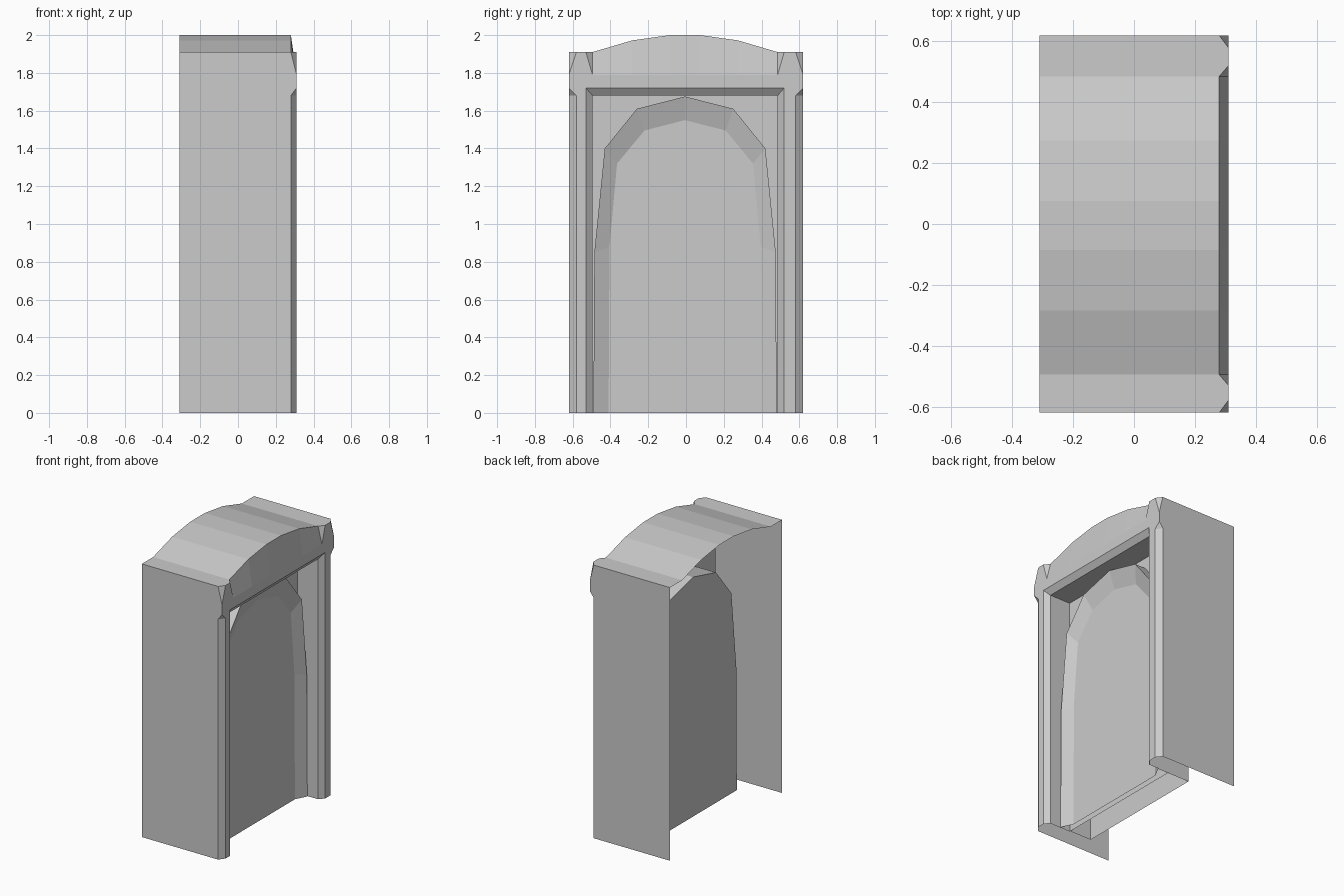
import bpy, bmesh

if "Cube" in bpy.data.objects:
    bpy.data.objects.remove(bpy.data.objects["Cube"])

BACK, REBATE, FACE = -0.31, 0.28, 0.31   # main x planes
PANEL, NICHE_BACK = 0.12, -0.05


def off(y):
    # the opening sits very slightly off the centre line
    return y - 0.005 if abs(y) < 0.53 else y


def mirrored_sheet(name, polys):
    """Build faces given for the +y half and repeat them on the -y half."""
    bm = bmesh.new()
    for poly in polys:
        for s in (1, -1):
            pts = [(x, off(s * y), z) for x, y, z in poly]
            bm.faces.new([bm.verts.new(p) for p in (pts if s == 1 else pts[::-1])])
    bmesh.ops.remove_doubles(bm, verts=bm.verts, dist=0.0005)
    bmesh.ops.recalc_face_normals(bm, faces=bm.faces)
    me = bpy.data.meshes.new(name)
    bm.to_mesh(me)
    bm.free()
    ob = bpy.data.objects.new(name, me)
    bpy.context.collection.objects.link(ob)
    return ob


def strip(a, b):
    """Quads joining two point rows."""
    return [[a[i], a[i + 1], b[i + 1], b[i]] for i in range(len(a) - 1)]


def at(x, profile):
    return [(x, y, z) for y, z in profile]


# Half profiles (y, z)
roof = [(0.49, 1.91), (0.28, 1.972), (0.08, 2.0), (0, 2.0)]
arch_outer = [(0.485, 0), (0.48, 0.85), (0.425, 1.40), (0.255, 1.61), (0, 1.675)]
arch_inner = [(0.405, 0), (0.40, 0.88), (0.36, 1.32), (0.215, 1.495), (0, 1.55)]
front = [(0.58, 0), (0.58, 1.68), (0.62, 1.72), (0.62, 1.79), (0.58, 1.91),
         (0.525, 1.91), (0.49, 1.79), (0, 1.79), (0, 1.72), (0.525, 1.72), (0.525, 0)]

# Outer casing: side walls, flat shoulders and curved roof, open behind and below
wall = [(BACK, 0), (REBATE, 0), (REBATE, 1.68), (FACE, 1.72),
        (FACE, 1.79), (REBATE, 1.91), (BACK, 1.91)]
shoulder = [(BACK, 0.62), (REBATE, 0.62), (FACE, 0.58),
            (FACE, 0.525), (REBATE, 0.49), (BACK, 0.49)]
mirrored_sheet("casing",
               [[(x, 0.62, z) for x, z in wall], [(x, y, 1.91) for x, y in shoulder]]
               + strip(at(BACK, roof), at(REBATE, roof)))

# Front frame: face, chamfers, leaning gable and the reveal of the opening
opening = [(0.49, 0), (0.49, 1.68), (0, 1.68)]
face_edge = [(0.525, 0), (0.525, 1.72), (0, 1.72)]
frame = [at(FACE, front)]
frame += strip(at(FACE, face_edge), at(REBATE, opening))
frame += strip(at(REBATE, opening), at(PANEL, opening))
frame += strip(at(FACE, [(y, 1.79) for y, z in roof]), at(REBATE, roof))
frame += [
    [(REBATE, 0.62, 0), (FACE, 0.58, 0), (FACE, 0.58, 1.68), (REBATE, 0.62, 1.68)],
    [(REBATE, 0.62, 1.68), (FACE, 0.58, 1.68), (FACE, 0.62, 1.72)],
    [(FACE, 0.62, 1.79), (FACE, 0.58, 1.91), (REBATE, 0.62, 1.91)],
    [(FACE, 0.525, 1.91), (FACE, 0.49, 1.79), (REBATE, 0.49, 1.91)],
]
mirrored_sheet("front_frame", frame)

# Flat panel closing the opening
mirrored_sheet("recess_panel", [at(PANEL, [(0, 0), (0.49, 0), (0.49, 1.68), (0, 1.68)])])

# Raised arch with a bevelled, sunken centre
mirrored_sheet("arch_front",
               strip(at(PANEL, arch_outer), at(0.20, arch_outer))
               + strip(at(0.20, arch_outer), at(0.16, arch_inner))
               + [at(0.16, arch_inner + [(0, 0)])])

# Arched body behind the panel
mirrored_sheet("arch_back",
               strip(at(PANEL, arch_outer), at(NICHE_BACK, arch_outer))
               + [at(NICHE_BACK, arch_outer + [(0, 0)])])
